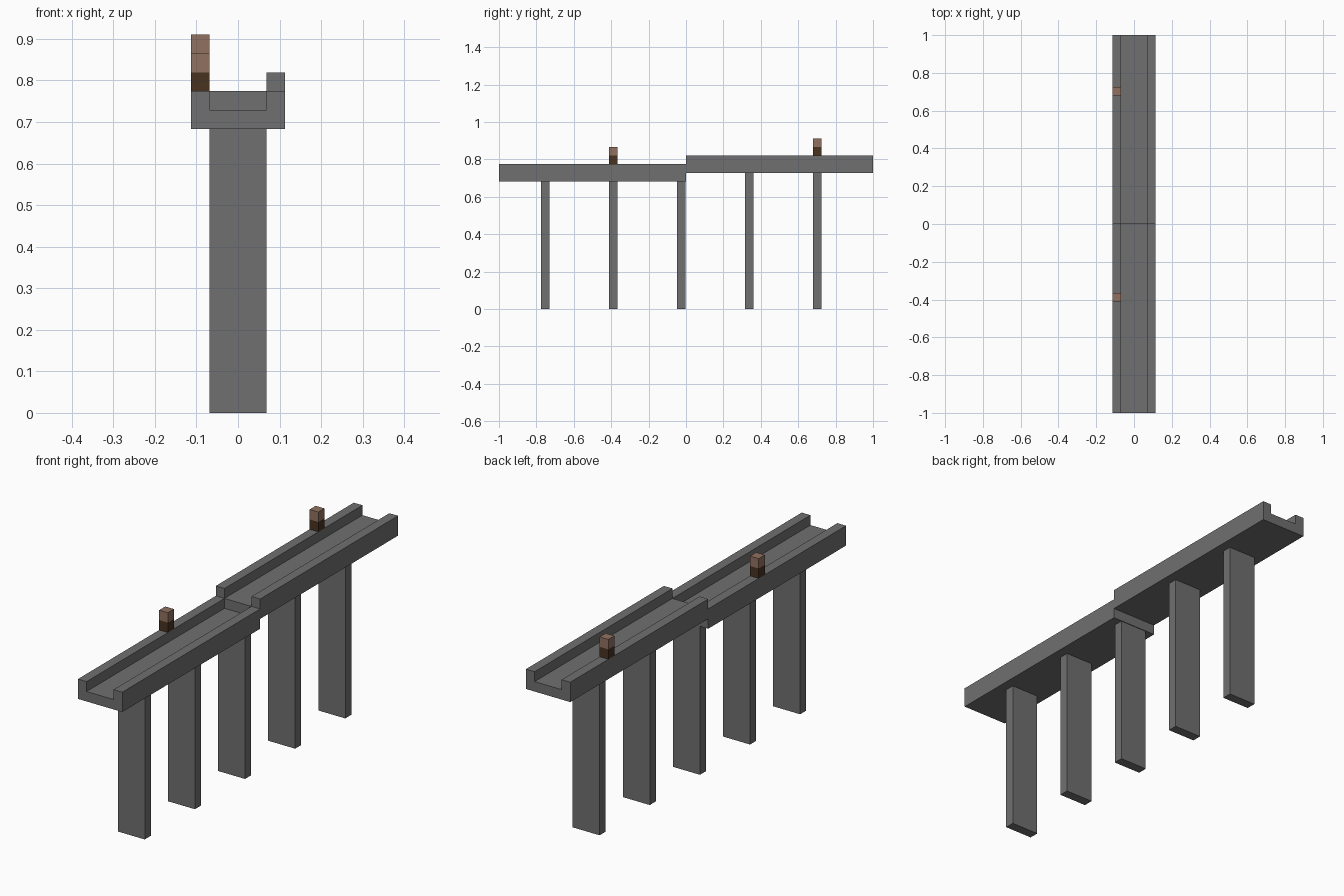
import bpy

cube = bpy.data.objects.get("Cube")
if cube:
    bpy.data.objects.remove(cube, do_unlink=True)


def make_material(name, rgb):
    mat = bpy.data.materials.new(name)
    mat.use_nodes = True
    colour = (*rgb, 1.0)
    mat.diffuse_color = colour
    mat.node_tree.nodes["Principled BSDF"].inputs["Base Color"].default_value = colour
    return mat


concrete = make_material("grey concrete", (0.16, 0.16, 0.16))
light_wood = make_material("light brown", (0.28, 0.165, 0.115))
dark_wood = make_material("dark brown", (0.065, 0.032, 0.014))


def extrude_profile(name, profile, y0, y1, mat):
    """Sweep a closed (x, z) outline, listed counter-clockwise from the front, along y."""
    n = len(profile)
    verts = [(x, y, z) for y in (y0, y1) for x, z in profile]
    faces = [tuple(range(n)), tuple(reversed(range(n, 2 * n)))]
    faces += [(i, i + n, (i + 1) % n + n, (i + 1) % n) for i in range(n)]
    mesh = bpy.data.meshes.new(name)
    mesh.from_pydata(verts, [], faces)
    mesh.materials.append(mat)
    obj = bpy.data.objects.new(name, mesh)
    bpy.context.collection.objects.link(obj)
    return obj


def box(name, x0, x1, y, z0, z1, mat):
    outline = [(x0, z0), (x1, z0), (x1, z1), (x0, z1)]
    return extrude_profile(name, outline, y - THICK / 2, y + THICK / 2, mat)


STEP = 0.0455           # height of one step, also the curb height
OUTER, INNER = 0.1125, 0.0685
THICK = 0.044           # thickness of piers and posts along the deck
BASE = 0.683            # underside of the lower deck


def channel(z):
    """U-shaped deck section: floor slab with a curb on each side."""
    floor, top = z + STEP, z + 2 * STEP
    right = [(OUTER, z), (OUTER, top), (INNER, top), (INNER, floor)]
    return right + [(-x, h) for x, h in reversed(right)]


# Two deck spans, the rear one a step higher
extrude_profile("front_deck", channel(BASE), -1, 0, concrete)
extrude_profile("rear_deck", channel(BASE + STEP), 0, 1, concrete)

# Piers evenly spaced beneath the decks, with a post above every other gap
for i in range(5):
    y = -0.752 + i * 0.3635
    under = BASE if y < 0 else BASE + STEP
    box(f"pier_{i + 1}", -INNER, INNER, y, 0, under, concrete)
    if i in (1, 4):
        curb = under + 2 * STEP
        box(f"post_base_{i + 1}", -OUTER, -INNER, y, curb, curb + STEP, dark_wood)
        box(f"post_cap_{i + 1}", -OUTER, -INNER, y, curb + STEP, curb + 2 * STEP, light_wood)
